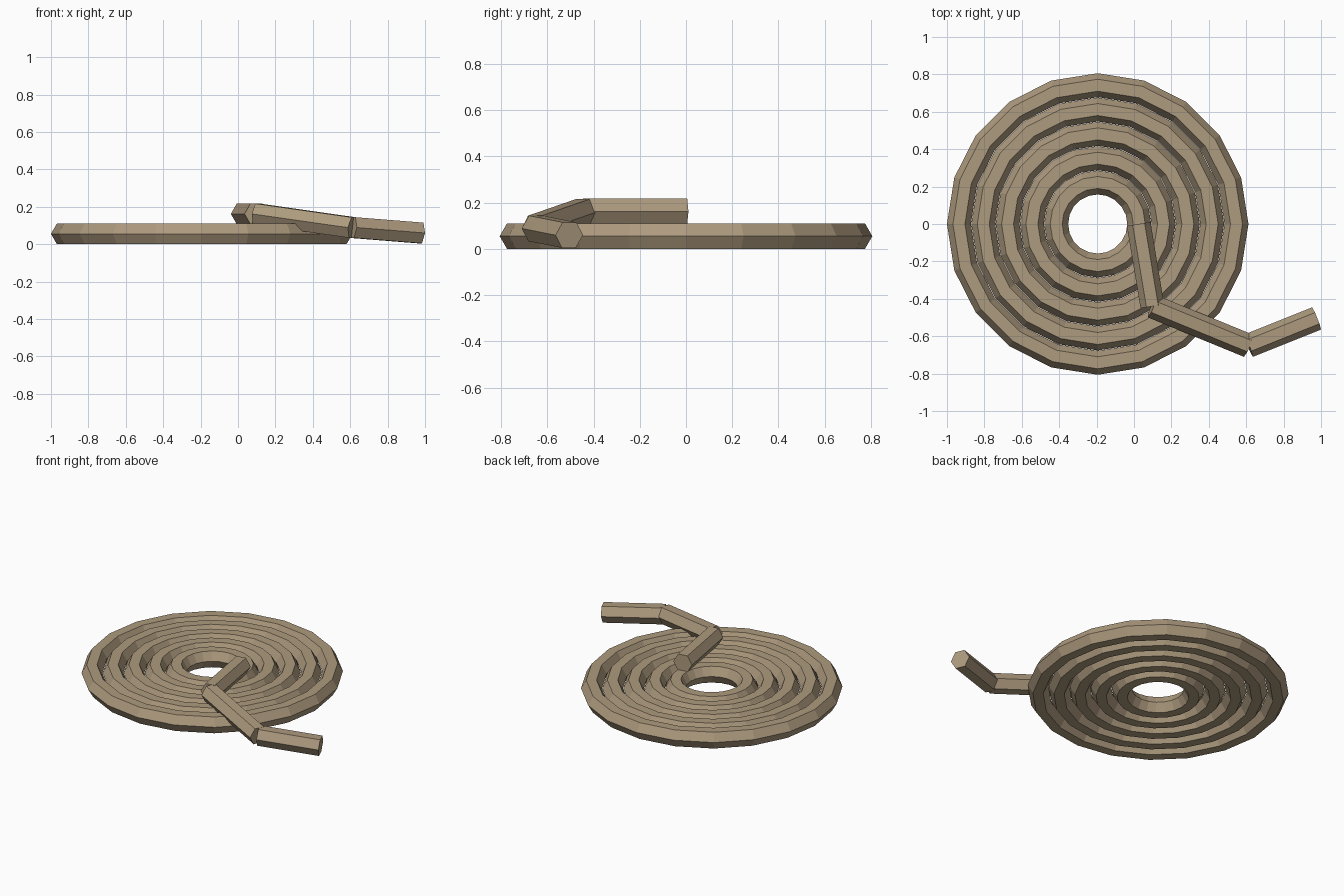
import bpy
import bmesh
from mathutils import Matrix, Vector

cube = bpy.data.objects.get("Cube")
if cube:
    bpy.data.objects.remove(cube, do_unlink=True)

ROPE_R = 0.064                # corner radius of the six-sided rope
HALF_H = ROPE_R * 0.866       # half height across the flats
CENTRE_X = -0.194

rope = bpy.data.materials.new("tan rope")
rope.use_nodes = True
colour = (0.42, 0.325, 0.21, 1)
rope.diffuse_color = colour
rope.node_tree.nodes["Principled BSDF"].inputs["Base Color"].default_value = colour

# Flat coil: nested six-sided rings
for i in range(5):
    bpy.ops.mesh.primitive_torus_add(
        major_segments=20, minor_segments=6,
        major_radius=0.742 - 0.13 * i, minor_radius=ROPE_R,
        location=(CENTRE_X, 0, HALF_H))
    ring = bpy.context.object
    ring.name = f"coil_ring_{i + 1}"
    ring.data.materials.append(rope)
    ring.data.shade_flat()


def rope_length(name, start, end):
    """Straight capped six-sided length with its flat side up."""
    a, b = Vector(start), Vector(end)
    along = (b - a).normalized()
    side = Vector((0, 0, 1)).cross(along).normalized()
    up = side.cross(along)
    matrix = Matrix((up, side, along)).transposed().to_4x4()
    matrix.translation = (a + b) / 2
    bm = bmesh.new()
    bmesh.ops.create_cone(bm, cap_ends=True, segments=6, radius1=ROPE_R,
                          radius2=ROPE_R, depth=(b - a).length, matrix=matrix)
    bmesh.ops.recalc_face_normals(bm, faces=bm.faces)
    mesh = bpy.data.meshes.new(name)
    bm.to_mesh(mesh)
    bm.free()
    mesh.materials.append(rope)
    bpy.context.collection.objects.link(bpy.data.objects.new(name, mesh))


# Loose end: lies over the coil, then drops to the ground
path = [(0.025, 0, 0.162), (0.098, -0.44, 0.162),
        (0.612, -0.651, 0.089), (0.976, -0.505, 0.06)]
names = ["loose_end_inner", "loose_end_middle", "loose_end_tip"]
for name, start, end in zip(names, path, path[1:]):
    rope_length(name, start, end)
